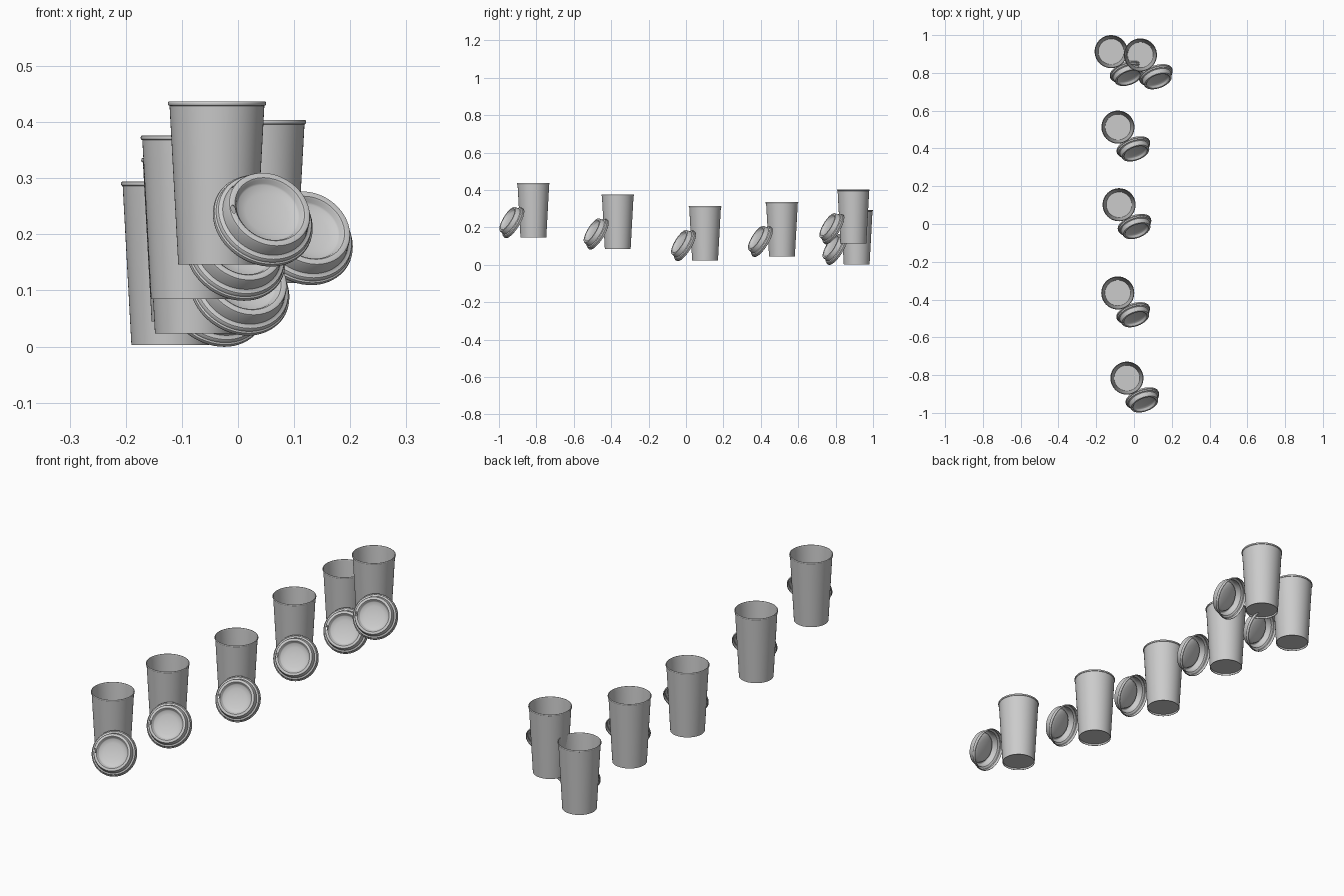
import bpy, bmesh, math
from mathutils import Matrix, Vector

if "Cube" in bpy.data.objects:
    bpy.data.objects.remove(bpy.data.objects["Cube"])

SEG = 64


def lathe(name, profile):
    """Revolve an (r, z) profile about the z axis."""
    bm = bmesh.new()
    rings = []
    for r, z in profile:
        if r == 0:
            rings.append([bm.verts.new((0, 0, z))])
        else:
            rings.append([bm.verts.new((r * math.cos(2 * math.pi * i / SEG),
                                        r * math.sin(2 * math.pi * i / SEG), z))
                          for i in range(SEG)])
    for a, b in zip(rings, rings[1:]):
        if len(a) == 1 and len(b) == 1:
            continue
        for i in range(SEG):
            j = (i + 1) % SEG
            if len(a) == 1:
                bm.faces.new((a[0], b[j], b[i]))
            elif len(b) == 1:
                bm.faces.new((a[i], a[j], b[0]))
            else:
                bm.faces.new((a[i], a[j], b[j], b[i]))
    bmesh.ops.remove_doubles(bm, verts=bm.verts, dist=1e-6)
    bmesh.ops.recalc_face_normals(bm, faces=bm.faces)
    me = bpy.data.meshes.new(name)
    bm.to_mesh(me)
    bm.free()
    ob = bpy.data.objects.new(name, me)
    bpy.context.collection.objects.link(ob)
    return ob


def smooth(ob, angle=35):
    bpy.ops.object.select_all(action='DESELECT')
    ob.select_set(True)
    bpy.context.view_layer.objects.active = ob
    bpy.ops.object.shade_smooth_by_angle(angle=math.radians(angle))


# Cup: recessed base, tapered wall, rolled rim, inner wall and floor
rim = [(0.0853 + 0.0022 * math.cos(t), 0.2872 + 0.0038 * math.sin(t))
       for t in [math.radians(a) for a in range(-90, 181, 30)]]
cup_profile = ([(0, 0.008), (0.0665, 0.008), (0.0670, 0), (0.0690, 0), (0.0845, 0.2830)]
               + rim + [(0.0828, 0.283), (0.0678, 0.010), (0, 0.010)])
cup = lathe("cup", cup_profile)
smooth(cup)

# Lid: beaded skirt, step, raised wall, flat drinking rim, dished centre, hollow underside
lid_outer = [(0.0895, 0.0), (0.0920, 0.0015), (0.0930, 0.0055), (0.0920, 0.0095),
             (0.0892, 0.0115), (0.0885, 0.0160), (0.0868, 0.0185), (0.0825, 0.0195),
             (0.0800, 0.0215), (0.0765, 0.0430), (0.0750, 0.0460), (0.0725, 0.0470),
             (0.0650, 0.0465), (0.0620, 0.0440), (0.0590, 0.0370), (0.0560, 0.0345),
             (0.0400, 0.0305), (0.0200, 0.0280), (0, 0.0272)]
lid_inner = [(0, 0.0257), (0.0200, 0.0265), (0.0400, 0.0290), (0.0565, 0.0330),
             (0.0605, 0.0362), (0.0635, 0.0432), (0.0655, 0.0450), (0.0720, 0.0455),
             (0.0740, 0.0445), (0.0752, 0.0425), (0.0788, 0.0205), (0.0820, 0.0180),
             (0.0855, 0.0170), (0.0870, 0.0155), (0.0875, 0.0110), (0.0905, 0.0085),
             (0.0914, 0.0055), (0.0907, 0.0025), (0.0895, 0.0)]
lid = lathe("lid", lid_outer + lid_inner)

# Oval sip hole cut through the drinking rim
bpy.ops.mesh.primitive_cylinder_add(vertices=24, radius=1, depth=2, location=(-0.0690, 0, 0.046))
cutter = bpy.context.object
cutter.name = "sip_hole_cutter"
cutter.hide_render = True
cutter.scale = (0.0042, 0.0085, 0.008)
mod = lid.modifiers.new("sip_hole", 'BOOLEAN')
mod.object = cutter
mod.operation = 'DIFFERENCE'
mod.solver = 'EXACT'
bpy.context.view_layer.objects.active = lid
bpy.ops.object.modifier_apply(modifier=mod.name)
bpy.data.objects.remove(cutter)
smooth(lid)

# Leaning orientation of the lid beside its cup
n = Vector((0.30, -0.81, 0.50)).normalized()
ex = Vector((-n.y, n.x, 0)).normalized()
up = n.cross(ex)
lean = Matrix((ex, up, n)).transposed().to_4x4()

# Six staggered cup and lid pairs
spots = [(-0.121, 0.9125, 0.003), (0.034, 0.895, 0.113), (-0.085, 0.513, 0.045),
         (-0.079, 0.102, 0.023), (-0.086, -0.365, 0.085), (-0.0375, -0.816, 0.146)]
for i, p in enumerate(spots):
    c = cup if i == 0 else cup.copy()
    l = lid if i == 0 else lid.copy()
    if i:
        bpy.context.collection.objects.link(c)
        bpy.context.collection.objects.link(l)
    c.name, l.name = f"cup_{i + 1}", f"lid_{i + 1}"
    c.location = p
    l.matrix_world = Matrix.Translation(Vector(p) + Vector((0.080, -0.101, 0.0755))) @ lean
